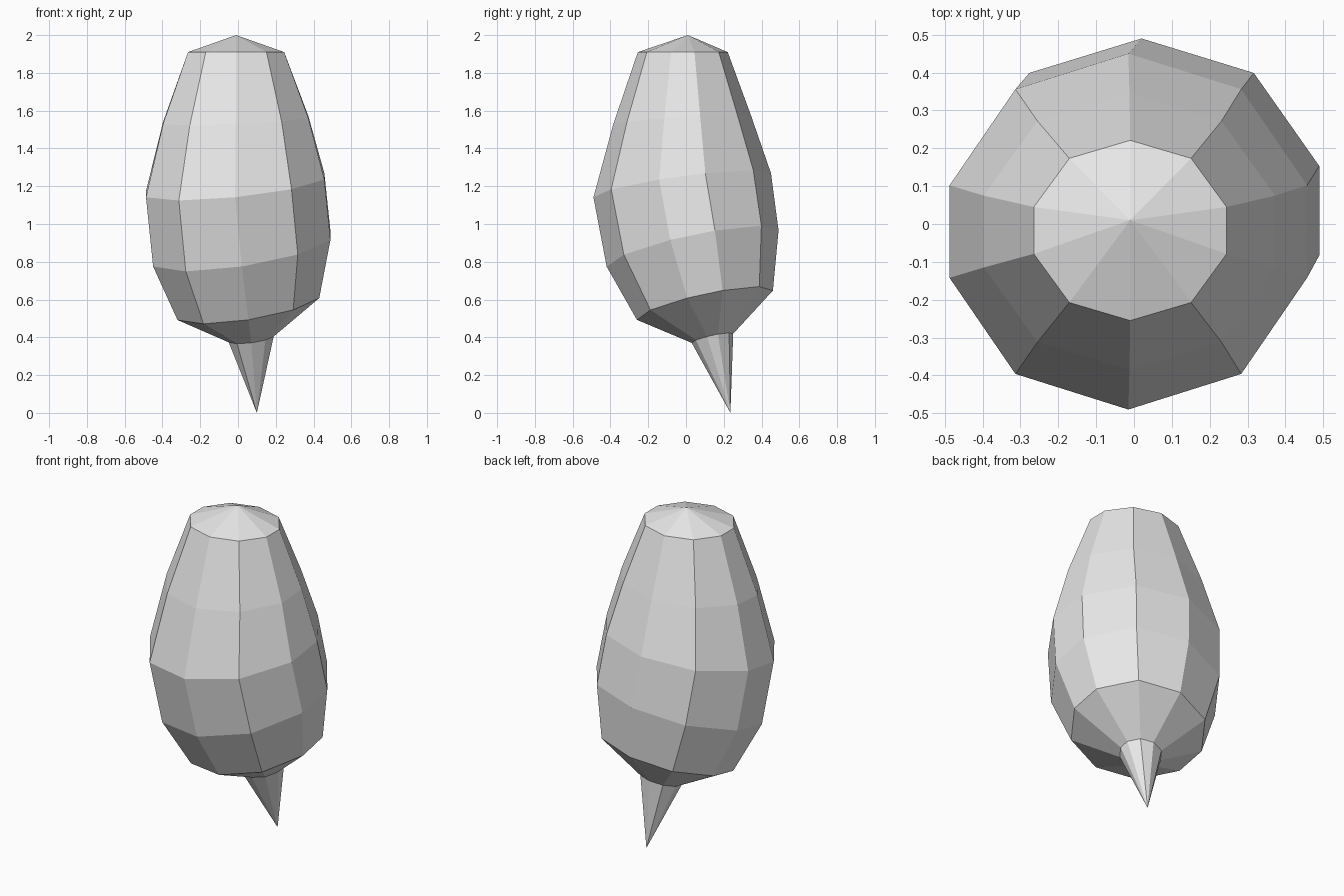
import bpy
import bmesh
from mathutils import Vector

cube = bpy.data.objects.get("Cube")
if cube:
    bpy.data.objects.remove(cube, do_unlink=True)

# Single grey finish
grey = bpy.data.materials.new("plain_grey")
grey.use_nodes = True
colour = (0.8, 0.8, 0.8, 1)
grey.diffuse_color = colour
grey.node_tree.nodes["Principled BSDF"].inputs["Base Color"].default_value = colour

# Ten-sided cross-section: right half from back to front, then mirrored
half = [(0, 1), (0.6, 0.8), (0.95, 0.26), (0.95, -0.26), (0.6, -0.8), (0, -1)]
section = half + [(-x, y) for x, y in reversed(half[1:-1])]

# Rings: centre, (x radius, y radius), (slope along x, slope along y)
rings = [
    ((-0.01, -0.017, 1.91), (0.268, 0.238), (0, 0)),
    ((-0.012, -0.02, 1.55), (0.405, 0.365), (0.04, 0.06)),
    ((-0.015, -0.02, 1.205), (0.497, 0.47), (0.1, 0.135)),
    ((0.02, 0.035, 0.87), (0.494, 0.455), (0.15, 0.21)),
    ((0.055, 0.10, 0.57), (0.395, 0.36), (0.155, 0.215)),
    ((0.07, 0.14, 0.395), (0.125, 0.11), (0.13, 0.22)),
]


def add_ring(bm, centre, radii, slope):
    verts = []
    for u, v in section:
        x, y = u * radii[0], v * radii[1]
        offset = Vector((x, y, x * slope[0] + y * slope[1]))
        verts.append(bm.verts.new(Vector(centre) + offset))
    return verts


def bridge(bm, upper, lower):
    n = len(upper)
    for i in range(n):
        j = (i + 1) % n
        bm.faces.new((upper[i], upper[j], lower[j], lower[i]))


def fan(bm, ring, tip):
    point = bm.verts.new(tip)
    for i in range(len(ring)):
        bm.faces.new((ring[i], ring[(i + 1) % len(ring)], point))


# Curved body with a shallow pointed cap and a leaning spike below
bm = bmesh.new()
loops = [add_ring(bm, *ring) for ring in rings]
for upper, lower in zip(loops, loops[1:]):
    bridge(bm, upper, lower)
fan(bm, loops[0], (-0.01, 0.01, 2))
fan(bm, loops[-1], (0.1, 0.235, 0))
bmesh.ops.recalc_face_normals(bm, faces=bm.faces)

mesh = bpy.data.meshes.new("body_with_spike")
bm.to_mesh(mesh)
bm.free()
mesh.materials.append(grey)
body = bpy.data.objects.new("body_with_spike", mesh)
bpy.context.collection.objects.link(body)
